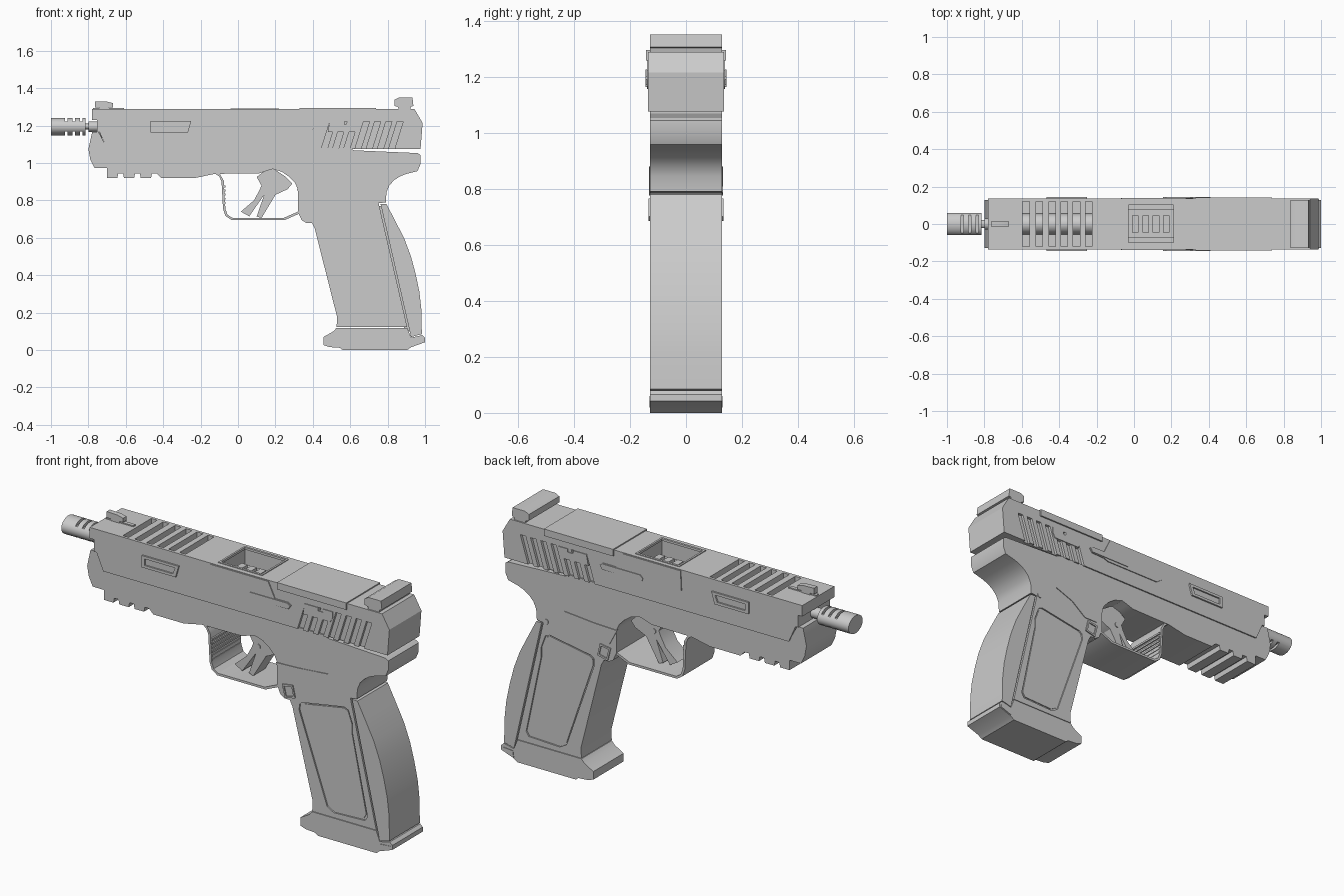
import bpy, bmesh, math
from mathutils import Matrix

W_FRAME, W_SLIDE = 0.128, 0.135


def finish(name, bm):
    bmesh.ops.recalc_face_normals(bm, faces=bm.faces)
    me = bpy.data.meshes.new(name)
    bm.to_mesh(me)
    bm.free()
    me.shade_smooth()
    me.set_sharp_from_angle(angle=math.radians(28))
    ob = bpy.data.objects.new(name, me)
    bpy.context.scene.collection.objects.link(ob)
    return ob


def add_prism(bm, pts, y0, y1):
    """Extrude an (x, z) outline from y0 to y1."""
    face = bm.faces.new([bm.verts.new((x, y0, z)) for x, z in pts])
    ext = bmesh.ops.extrude_face_region(bm, geom=[face])["geom"]
    for v in ext:
        if isinstance(v, bmesh.types.BMVert):
            v.co.y = y1


def prisms(name, items):
    bm = bmesh.new()
    for pts, y0, y1 in items:
        add_prism(bm, pts, y0, y1)
    return finish(name, bm)


def prism(name, pts, half):
    return prisms(name, [(pts, -half, half)])


def rect(x0, x1, z0, z1):
    return [(x0, z0), (x1, z0), (x1, z1), (x0, z1)]


def both(pts, inner, outer):
    """The same outline on both sides of the body."""
    return [(pts, inner, outer), (pts, -outer, -inner)]


def shrink(pts, f, g):
    cx = sum(p[0] for p in pts) / len(pts)
    cz = sum(p[1] for p in pts) / len(pts)
    return [(cx + (x - cx) * f, cz + (z - cz) * g) for x, z in pts]


def cut(ob, items):
    """Subtract prisms one by one, then remove each cutter."""
    for it in items:
        c = prisms("cutter", [it])
        c.hide_render = True
        m = ob.modifiers.new("cut", "BOOLEAN")
        m.operation, m.solver, m.object = "DIFFERENCE", "EXACT", c
        dg = bpy.context.evaluated_depsgraph_get()
        me = bpy.data.meshes.new_from_object(ob.evaluated_get(dg))
        ob.modifiers.clear()
        ob.data = me
        bpy.data.objects.remove(c)
    ob.data.shade_smooth()
    ob.data.set_sharp_from_angle(angle=math.radians(28))


def tube(name, x0, x1, ry, rz, z=1.195, n=32):
    """Elliptical cylinder along x."""
    bm = bmesh.new()
    mat = (Matrix.Translation(((x0 + x1) / 2, 0, z)) @ Matrix.Diagonal((1, ry, rz, 1))
           @ Matrix.Rotation(math.pi / 2, 4, "Y"))
    bmesh.ops.create_cone(bm, cap_ends=True, segments=n, radius1=1, radius2=1,
                          depth=x1 - x0, matrix=mat)
    return finish(name, bm)


# Frame with stepped underside, grip and rear tang
teeth = []
for x in (-0.70, -0.61, -0.52):
    teeth += [(x, 0.92), (x + 0.055, 0.92), (x + 0.06, 0.945), (x + 0.085, 0.945)]
frame = prism("frame", [
    (-0.78, 1.165), (-0.80, 1.075), (-0.79, 1.02), (-0.767, 0.973), (-0.70, 0.973)] + teeth + [
    (-0.41, 0.92), (-0.23, 0.92), (-0.125, 0.942), (0.115, 0.945), (0.15, 0.957), (0.185, 0.968),
    (0.235, 0.953), (0.275, 0.925), (0.305, 0.893), (0.32, 0.86), (0.32, 0.74), (0.34, 0.695),
    (0.365, 0.68), (0.395, 0.68), (0.41, 0.65), (0.53, 0.176), (0.527, 0.122), (0.905, 0.122),
    (0.752, 0.785), (0.79, 0.79), (0.794, 0.845), (0.81, 0.882), (0.837, 0.91), (0.865, 0.928),
    (0.90, 0.942), (0.96, 0.957), (0.976, 0.995), (0.976, 1.043), (0.96, 1.053), (0.62, 1.068),
    (0.60, 1.08), (-0.68, 1.08), (-0.70, 1.08), (-0.745, 1.165)], W_FRAME)

# Recessed grip panels with raised centre
panel = [(0.452, 0.672), (0.47, 0.686), (0.715, 0.728), (0.74, 0.718), (0.765, 0.65),
         (0.765, 0.60), (0.853, 0.18), (0.838, 0.155), (0.655, 0.148), (0.615, 0.17), (0.45, 0.64)]
cut(frame, both(panel, W_FRAME - 0.008, 0.2))
prisms("grip_panels", both(shrink(panel, 0.95, 0.97), 0.11, W_FRAME - 0.003))

# Backstrap behind a thin seam, and a filler inside the seam
prism("backstrap", [
    (0.762, 0.782), (0.794, 0.78), (0.84, 0.692), (0.89, 0.594), (0.925, 0.50), (0.95, 0.406),
    (0.97, 0.31), (0.98, 0.22), (0.983, 0.085), (0.925, 0.07)], W_FRAME)
prism("grip_seam", [(0.74, 0.77), (0.775, 0.77), (0.94, 0.09), (0.89, 0.11)], W_FRAME - 0.012)

# Flared base plate
prism("base_plate", [
    (0.527, 0.119), (0.51, 0.10), (0.457, 0.07), (0.457, 0.027), (0.49, 0.016), (0.545, 0.012),
    (0.56, 0.0), (0.905, 0.0), (0.925, 0.015), (1.0, 0.042), (1.0, 0.066), (0.985, 0.08),
    (0.925, 0.066), (0.905, 0.119)], W_FRAME)
prisms("base_plate_heel", both([(0.925, 0.02), (0.99, 0.044), (0.99, 0.06), (0.93, 0.055)],
                               0.12, W_FRAME + 0.003))

# Trigger guard: one thin band with gripping ribs inside
guard = [(-0.125, 0.945), (-0.10, 0.928), (-0.088, 0.90), (-0.08, 0.754), (-0.067, 0.717),
         (-0.035, 0.695), (0.249, 0.695), (0.325, 0.728), (0.325, 0.742), (0.245, 0.707),
         (-0.03, 0.707), (-0.056, 0.724), (-0.068, 0.757), (-0.076, 0.905), (-0.09, 0.93),
         (-0.10, 0.945)]
prism("trigger_guard", guard, W_FRAME - 0.003)
prisms("guard_ribs", [(rect(-0.08, -0.066, z, z + 0.01), -0.12, 0.12)
                      for z in [0.76 + 0.022 * i for i in range(6)]])

# Two-prong trigger with pivot pin
prism("trigger", [
    (0.145, 0.96), (0.10, 0.925), (0.125, 0.88), (0.115, 0.855), (0.085, 0.80), (0.015, 0.74),
    (0.06, 0.715), (0.14, 0.83), (0.10, 0.715), (0.125, 0.705), (0.20, 0.83), (0.265, 0.86),
    (0.29, 0.89), (0.25, 0.93), (0.19, 0.97)], 0.05)
pin = [(0.155 + 0.014 * math.cos(i * math.pi / 6), 0.87 + 0.014 * math.sin(i * math.pi / 6))
       for i in range(12)]
prism("trigger_pin", pin, 0.054)

# Thumb rests, square buttons and a small pin on the far side
prisms("thumb_rests", both([(0.315, 0.86), (0.45, 0.865), (0.625, 0.88), (0.52, 0.84),
                            (0.435, 0.775), (0.36, 0.775)], 0.12, W_FRAME + 0.004))
button = [(0.352, 0.755), (0.415, 0.765), (0.43, 0.70), (0.37, 0.685)]
ring = prisms("button_rims", both(button, 0.12, W_FRAME + 0.006))
cut(ring, both(shrink(button, 0.72, 0.72), W_FRAME, 0.2))
prisms("frame_pin", [([(x + 0.58, z - 0.075) for x, z in pin], 0.12, W_FRAME + 0.004)])

# Slide body
slide = prism("slide", [
    (-0.78, 1.288), (-0.78, 1.23), (-0.755, 1.23), (-0.755, 1.165), (-0.74, 1.165), (-0.70, 1.075),
    (0.976, 1.075), (0.987, 1.214), (0.944, 1.288)], W_SLIDE)

# Top slots, ejection port and slanted rear grooves
slots = [(rect(x, x + 0.035, 1.17, 1.35), -0.12, 0.12)
         for x in (-0.595, -0.525, -0.455, -0.39, -0.325, -0.26)]
port = [(rect(-0.035, 0.215, 1.175, 1.35), -0.105, 0.108)]
grooves = []
for i in range(7):
    x = 0.445 + 0.06 * i
    g = [(x, 1.075), (x + 0.032, 1.075), (x + 0.078, 1.222), (x + 0.046, 1.222)]
    grooves += both(g, W_SLIDE - 0.014, 0.2)
cut(slide, slots + port + grooves)

# Small levers crossing the first grooves
lever = [(0.48, 1.165), (0.64, 1.165), (0.655, 1.19), (0.655, 1.222), (0.60, 1.222),
         (0.60, 1.205), (0.57, 1.205), (0.57, 1.222), (0.49, 1.222)]
prisms("groove_levers", both(lever, 0.10, W_SLIDE + 0.004))

# Raised window frames near the front
window = [(-0.468, 1.162), (-0.268, 1.162), (-0.25, 1.225), (-0.468, 1.225)]
win = prisms("window_frames", both(window, 0.12, 0.144))
cut(win, both(shrink(window, 0.82, 0.55), W_SLIDE + 0.001, 0.2))

# Side plates around the ejection port with their tabs
prisms("port_side_plates", both([
    (-0.065, 1.284), (-0.07, 1.18), (-0.035, 1.155), (0.29, 1.155), (0.315, 1.165), (0.395, 1.168),
    (0.41, 1.19), (0.395, 1.202), (0.315, 1.202), (0.275, 1.284)], 0.125, 0.140))
prisms("port_tabs", both([(0.16, 1.17), (0.395, 1.17), (0.408, 1.19), (0.39, 1.2),
                          (0.17, 1.2), (0.155, 1.185)], 0.13, 0.144))

# Port rim, and ribbed block inside
prisms("port_rim", [(rect(-0.04, 0.22, 1.28, 1.292), -0.11, -0.098),
                    (rect(-0.04, 0.22, 1.28, 1.292), 0.101, 0.113),
                    (rect(-0.04, -0.03, 1.28, 1.292), -0.098, 0.101),
                    (rect(0.21, 0.22, 1.28, 1.292), -0.098, 0.101)])
prisms("port_ribs", [(rect(x, x + 0.035, 1.16, 1.235), -0.045, 0.045)
                     for x in (-0.01, 0.045, 0.10, 0.155)]
       + [(rect(-0.03, 0.21, 1.16, 1.215), -0.075, 0.078)])

# Top cover plate and sights
prism("top_plate", rect(0.33, 0.738, 1.257, 1.294), 0.143)
prism("rear_sight", [
    (0.86, 1.28), (0.92, 1.28), (0.925, 1.302), (0.938, 1.305), (0.933, 1.35), (0.86, 1.35),
    (0.837, 1.338), (0.837, 1.305), (0.855, 1.30)], W_FRAME)
prism("front_sight", [(-0.765, 1.298), (-0.74, 1.298), (-0.74, 1.28), (-0.69, 1.28),
                      (-0.69, 1.298), (-0.668, 1.298), (-0.668, 1.32), (-0.70, 1.328),
                      (-0.765, 1.33)], 0.014)
prism("front_sight_base", rect(-0.775, -0.61, 1.28, 1.294), 0.01)

# Barrel, collar and vented muzzle end
tube("barrel", -0.75, -0.1, 0.055, 0.06)
tube("barrel_neck", -0.84, -0.74, 0.022, 0.015)
tube("barrel_collar", -0.80, -0.755, 0.03, 0.028)
muzzle = tube("muzzle_end", -1.0, -0.815, 0.06, 0.047)
vents = []
for x in (-0.925, -0.885, -0.845):
    vents += [(rect(x, x + 0.013, 1.222, 1.26), -0.1, 0.1),
              (rect(x, x + 0.013, 1.13, 1.168), -0.1, 0.1)]
cut(muzzle, vents)
